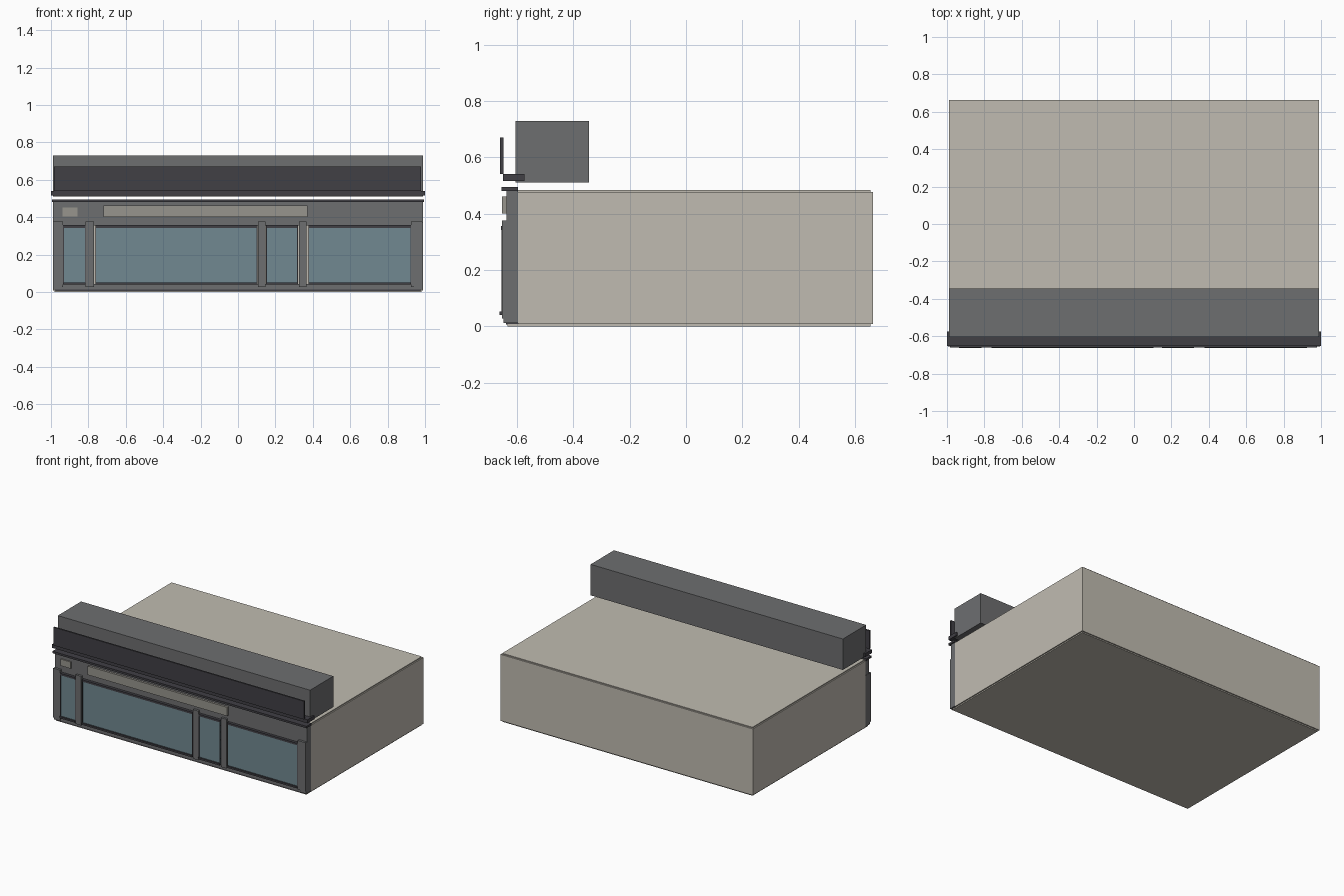
import bpy


def material(name, rgb):
    m = bpy.data.materials.new(name)
    m.diffuse_color = (*rgb, 1)
    return m


BEIGE = material("beige plaster", (0.53, 0.50, 0.44))
GREY = material("mid grey", (0.155, 0.158, 0.163))
DARK = material("charcoal trim", (0.052, 0.050, 0.059))
GLASS = material("blue glass", (0.165, 0.25, 0.285))
SIGN = material("pale sign", (0.31, 0.30, 0.27))


def box(name, x, y, z, mat):
    """Axis-aligned box from (min, max) ranges."""
    bpy.ops.mesh.primitive_cube_add(size=1)
    ob = bpy.context.object
    ob.name = name
    ob.location = [(a + b) / 2 for a, b in (x, y, z)]
    ob.scale = [b - a for a, b in (x, y, z)]
    bpy.ops.object.transform_apply(location=True, rotation=False, scale=True)
    ob.data.materials.append(mat)
    return ob


# Shop volume with slightly inset floor and roof slabs
box("building_body", (-0.988, 0.988), (-0.597, 0.664), (0.008, 0.478), BEIGE)
box("roof_slab", (-0.980, 0.980), (-0.597, 0.656), (0.478, 0.485), BEIGE)
box("floor_slab", (-0.980, 0.980), (-0.635, 0.656), (0.0, 0.008), BEIGE)

# Facade surround: lintel, base and end returns
box("fascia", (-0.988, 0.988), (-0.638, -0.597), (0.355, 0.480), GREY)
box("base_wall", (-0.988, 0.988), (-0.645, -0.597), (0.014, 0.042), GREY)
box("kick_strip", (-0.975, 0.975), (-0.640, -0.597), (0.006, 0.014), DARK)
for side, x in (("left", (-0.988, -0.94)), ("right", (0.94, 0.988))):
    box("end_return_" + side, x, (-0.648, -0.597), (0.012, 0.375), GREY)

# Pilasters
pilasters = [(-0.990, -0.935), (-0.815, -0.771), (0.106, 0.147),
             (0.325, 0.366), (0.925, 0.985)]
for i, x in enumerate(pilasters):
    box(f"pilaster_{i}", x, (-0.654, -0.597), (0.028, 0.376), GREY)

# Windows: glass pane with projecting sill and head rail
windows = [(-0.935, -0.815), (-0.763, 0.103), (0.150, 0.320), (0.376, 0.925)]
for i, (a, b) in enumerate(windows):
    box(f"window_glass_{i}", (a, b), (-0.652, -0.646), (0.046, 0.350), GLASS)
    box(f"window_sill_{i}", (a, b), (-0.663, -0.640), (0.040, 0.052), DARK)
    box(f"window_head_{i}", (a, b), (-0.658, -0.636), (0.343, 0.357), DARK)
    # Slim uprights at both ends of the pane
    for end, x in (("left", (a, a + 0.004)), ("right", (b - 0.004, b))):
        box(f"window_jamb_{i}_{end}", x, (-0.656, -0.640), (0.052, 0.343), DARK)

# Sign plates on the fascia
box("long_sign", (-0.720, 0.372), (-0.653, -0.638), (0.400, 0.462), SIGN)
box("small_sign", (-0.938, -0.858), (-0.646, -0.638), (0.404, 0.451), SIGN)

# Cornices and the parapet that floats above them
box("lower_cornice", (-0.995, 0.995), (-0.655, -0.597), (0.481, 0.495), DARK)
box("upper_cornice", (-1.0, 1.0), (-0.651, -0.574), (0.516, 0.541), DARK)
box("upper_panel", (-0.983, 0.978), (-0.660, -0.649), (0.541, 0.670), DARK)
box("upper_block", (-0.988, 0.988), (-0.605, -0.344), (0.511, 0.730), GREY)
